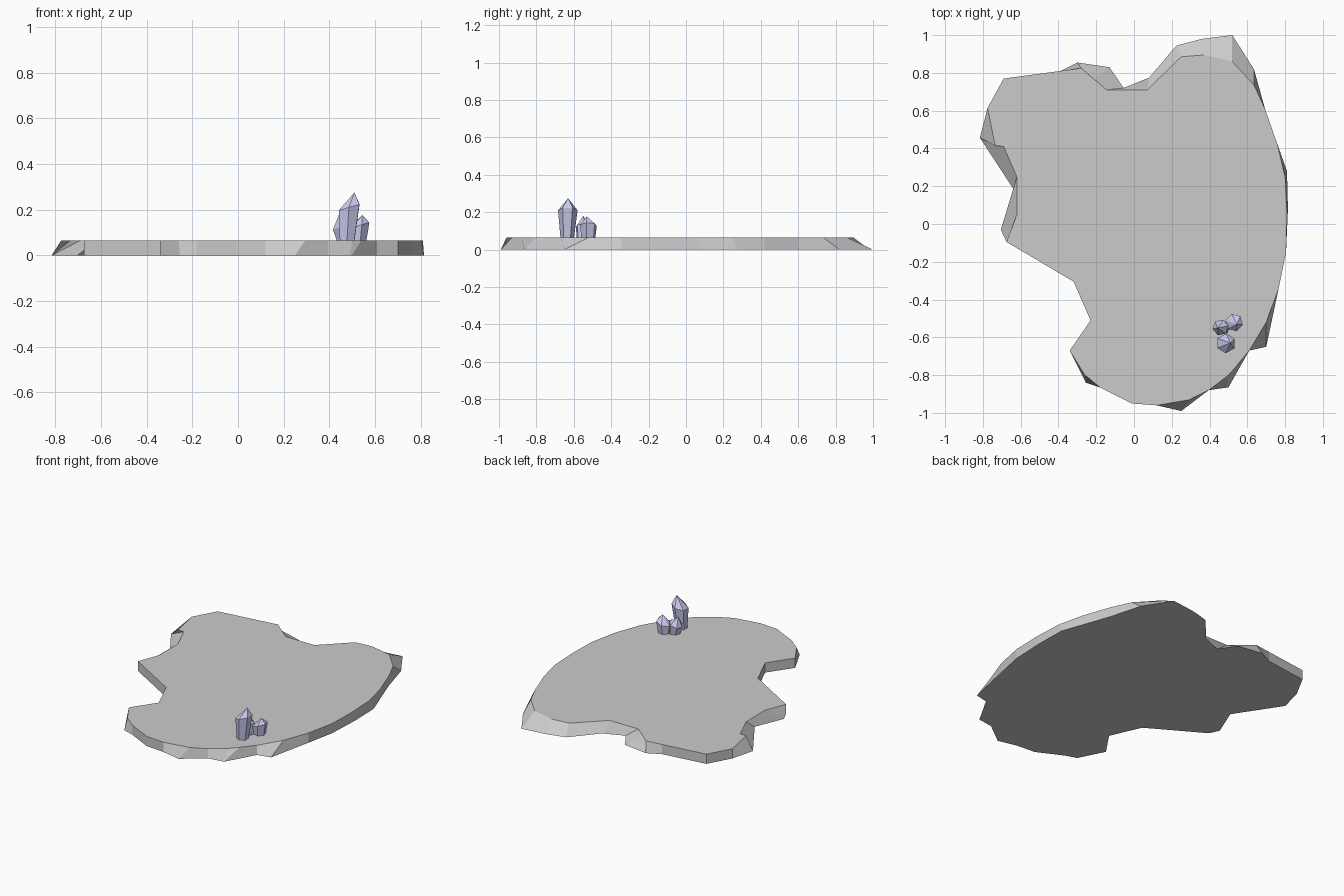
import bpy, bmesh, math
from mathutils import Vector

TOP_Z = 0.065

# Slab rim, clockwise: top x, top y, and bottom x, y where the wall slopes
RIM = [
    (-0.69, 0.77), (-0.39, 0.81), (-0.28, 0.825, -0.30, 0.855),
    (-0.21, 0.765, -0.13, 0.83), (-0.145, 0.71, -0.055, 0.72),
    (0.07, 0.71, 0.08, 0.775), (0.25, 0.885, 0.225, 0.945),
    (0.37, 0.895, 0.36, 0.98), (0.52, 0.86, 0.52, 1.0),
    (0.635, 0.735, 0.635, 0.82), (0.695, 0.605), (0.76, 0.42),
    (0.80, 0.25, 0.81, 0.28), (0.81, 0.05, 0.815, 0.08),
    (0.805, -0.15), (0.765, -0.345), (0.70, -0.52, 0.70, -0.65),
    (0.61, -0.67), (0.54, -0.755, 0.50, -0.865), (0.50, -0.80, 0.49, -0.866),
    (0.395, -0.88), (0.295, -0.93, 0.25, -0.99), (0.12, -0.96),
    (-0.01, -0.95), (-0.18, -0.865), (-0.26, -0.80, -0.255, -0.84),
    (-0.34, -0.67), (-0.23, -0.51), (-0.32, -0.305), (-0.675, -0.095),
    (-0.62, 0.05, -0.705, -0.03), (-0.62, 0.25, -0.625, 0.165),
    (-0.69, 0.41, -0.815, 0.455), (-0.735, 0.415, -0.816, 0.457),
    (-0.775, 0.615),
]


def make_object(name, bm, colour=None):
    bmesh.ops.recalc_face_normals(bm, faces=bm.faces)
    mesh = bpy.data.meshes.new(name)
    bm.to_mesh(mesh)
    bm.free()
    obj = bpy.data.objects.new(name, mesh)
    bpy.context.collection.objects.link(obj)
    if colour:
        mesh.materials.append(colour)
    return obj


def bridge(bm, a, b):
    n = len(a)
    for i in range(n):
        j = (i + 1) % n
        bm.faces.new((a[i], a[j], b[j], b[i]))


# Rock slab
bm = bmesh.new()
upper = [bm.verts.new((p[0], p[1], TOP_Z)) for p in RIM]
lower = [bm.verts.new((p[-2], p[-1], 0)) for p in RIM]
bridge(bm, lower, upper)
bm.faces.new(upper)
bm.faces.new(lower[::-1])
make_object("rock_slab", bm)

# Crystals: narrow foot, wider shoulder, off-centre pointed tip
violet = bpy.data.materials.new("violet_crystal")
violet.diffuse_color = (0.6, 0.6, 0.86, 1)


def crystal(name, foot, foot_r, shoulder, shoulder_r, tip, turn, sides=6):
    bm = bmesh.new()

    def ring(centre, radius, tilt=0):
        verts = []
        for i in range(sides):
            a = turn + math.tau * i / sides
            offset = Vector((math.cos(a), math.sin(a), tilt * math.cos(a)))
            verts.append(bm.verts.new(Vector(centre) + radius * offset))
        return verts

    base = ring(foot, foot_r)
    mid = ring(shoulder, shoulder_r, 0.3)
    point = bm.verts.new(tip)
    bridge(bm, base, mid)
    bm.faces.new(base[::-1])
    for i in range(sides):
        bm.faces.new((mid[i], mid[(i + 1) % sides], point))
    make_object(name, bm, violet)


crystal("tall_crystal", (0.478, -0.635, 0.06), 0.036,
        (0.487, -0.632, 0.21), 0.052, (0.51, -0.63, 0.275), 0.5)
crystal("left_crystal", (0.47, -0.55, 0.06), 0.036,
        (0.458, -0.548, 0.125), 0.043, (0.443, -0.55, 0.18), 0.2)
crystal("right_crystal", (0.525, -0.522, 0.06), 0.038,
        (0.53, -0.522, 0.13), 0.047, (0.545, -0.53, 0.177), 0.8)
